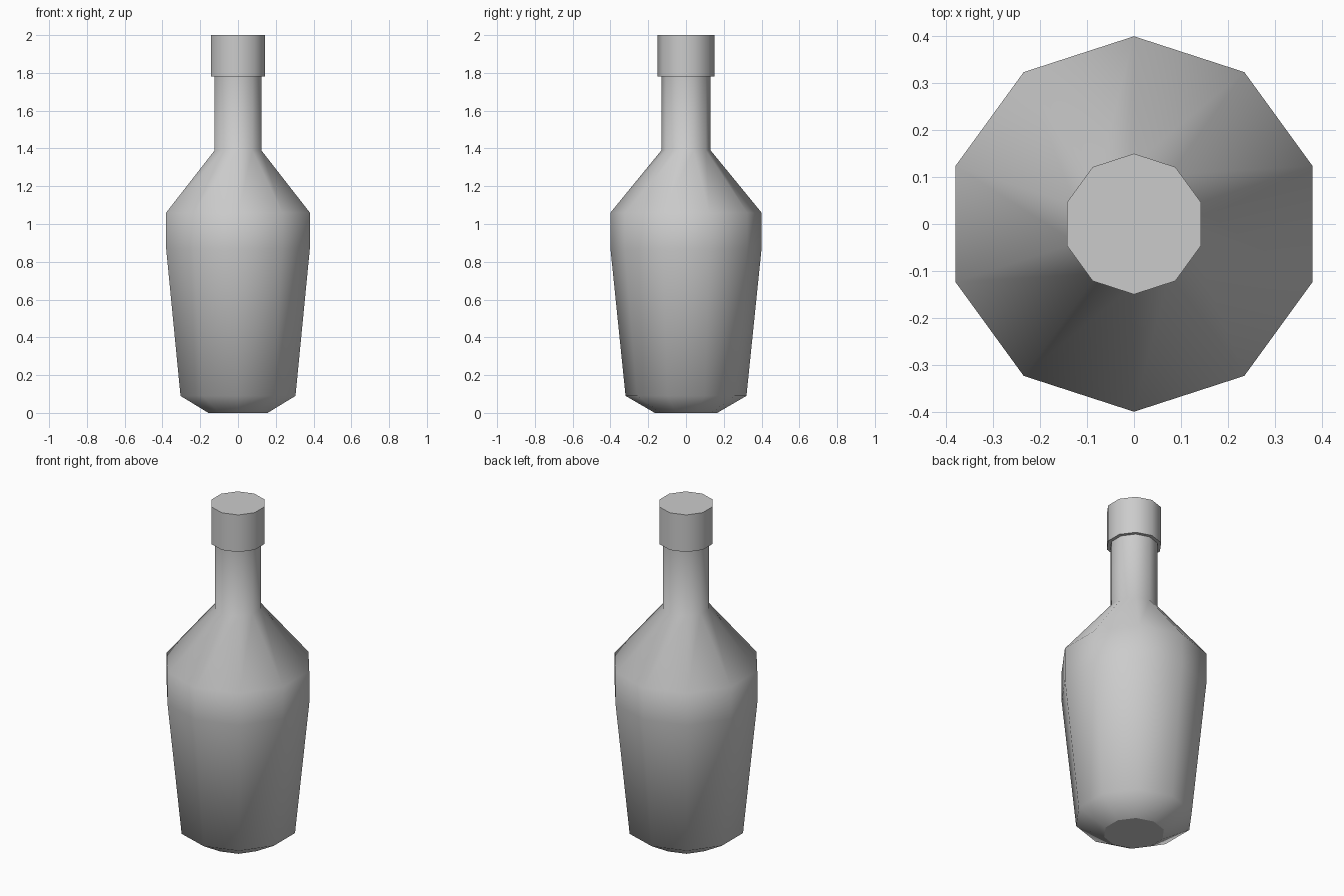
import bpy, bmesh
from math import sin, cos, pi

if "Cube" in bpy.data.objects:
    bpy.data.objects.remove(bpy.data.objects["Cube"])

SIDES = 10


def lathe(name, profile, cap_top):
    """Revolve (radius, z) points into a ten-sided smooth shell with flat ends."""
    bm = bmesh.new()
    rings = []
    for r, z in profile:
        angles = [pi / 2 + 2 * pi * i / SIDES for i in range(SIDES)]
        rings.append([bm.verts.new((r * cos(a), r * sin(a), z)) for a in angles])
    for low, high in zip(rings, rings[1:]):
        for i in range(SIDES):
            j = (i + 1) % SIDES
            bm.faces.new((low[i], low[j], high[j], high[i])).smooth = True
    bm.faces.new(rings[0][::-1])
    if cap_top:
        bm.faces.new(rings[-1])
    # Crisp rims around the flat ends
    for e in bm.edges:
        if any(not f.smooth for f in e.link_faces):
            e.smooth = False
    mesh = bpy.data.meshes.new(name)
    bm.to_mesh(mesh)
    bm.free()
    obj = bpy.data.objects.new(name, mesh)
    bpy.context.collection.objects.link(obj)
    return obj


# Bottle: chamfered base, flared body, shoulder and neck
lathe("bottle", [(0.165, 0), (0.32, 0.09), (0.40, 0.87), (0.40, 1.06),
                 (0.13, 1.39), (0.13, 1.79)], cap_top=False)

# Stopper collar around the top of the neck
lathe("bottle_cap", [(0.15, 1.78), (0.15, 2.0)], cap_top=True)
